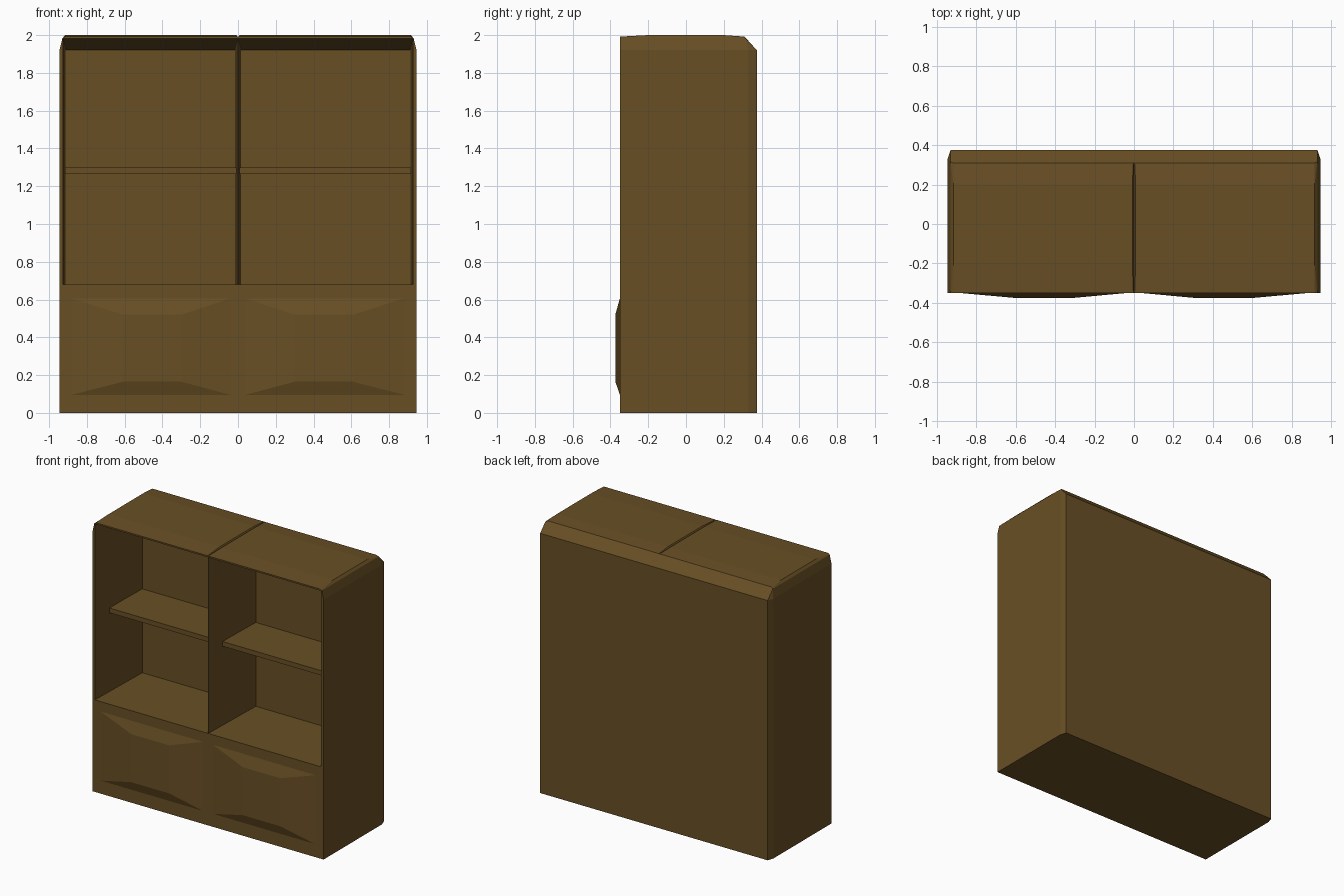
import bpy, bmesh

if "Cube" in bpy.data.objects:
    bpy.data.objects.remove(bpy.data.objects["Cube"])

wood = bpy.data.materials.new("dark_wood")
wood.diffuse_color = (0.14, 0.078, 0.018, 1)
wood.use_nodes = True
wood.node_tree.nodes["Principled BSDF"].inputs["Base Color"].default_value = wood.diffuse_color


def hull(name, points):
    """Flat-faced convex solid around the given points."""
    bm = bmesh.new()
    for p in points:
        bm.verts.new(p)
    bmesh.ops.convex_hull(bm, input=bm.verts)
    bmesh.ops.dissolve_limit(bm, angle_limit=0.01, verts=bm.verts, edges=bm.edges)
    bmesh.ops.recalc_face_normals(bm, faces=bm.faces)
    me = bpy.data.meshes.new(name)
    bm.to_mesh(me)
    bm.free()
    me.materials.append(wood)
    ob = bpy.data.objects.new(name, me)
    bpy.context.collection.objects.link(ob)
    return ob


def rect(x0, x1, z0, z1, y, s=1):
    return [(s * x, y, z) for x in (x0, x1) for z in (z0, z1)]


def cut(target, cutter):
    cutter.hide_render = True
    m = target.modifiers.new("cut", "BOOLEAN")
    m.operation = "DIFFERENCE"
    m.solver = "EXACT"
    m.object = cutter
    bpy.context.view_layer.objects.active = target
    bpy.ops.object.modifier_apply(modifier=m.name)
    bpy.data.objects.remove(cutter)


# Cabinet body: chamfered rear corners and a slightly domed top
half = [(0.945, y, z) for y in (-0.35, 0.33) for z in (0, 1.92)]
half += [(0.93, 0.375, z) for z in (0, 1.92)]
half += [(0.93, y, 1.983) for y in (-0.35, 0.315)]
half += [(0.915, y, z) for y, z in ((-0.35, 1.992), (-0.2, 2), (0.2, 2), (0.31, 1.992))]
body = hull("cabinet_body", half + [(-x, y, z) for x, y, z in half])

# Seam along the middle of the top
cut(body, hull("seam_cutter", [(x, y, z) for y in (-0.4, 0.31)
                               for x, z in ((0, 1.987), (-0.012, 2.005), (0.012, 2.005))]))

for s, side in ((-1, "left"), (1, "right")):
    # Open bay, narrowing towards the back
    cut(body, hull("bay_cutter", rect(0.001, 0.926, 0.68, 1.982, -0.36, s)
                   + rect(0.016, 0.912, 0.68, 1.92, 0.185, s)))
    # Recessed shelf
    hull("shelf_" + side, rect(0.008, 0.917, 1.265, 1.30, -0.19, s)
         + rect(0.008, 0.917, 1.265, 1.30, 0.20, s))
    # Raised door panel on the lower front
    hull("door_panel_" + side, rect(0.03, 0.89, 0.093, 0.61, -0.349, s)
         + rect(0.30, 0.61, 0.165, 0.52, -0.374, s))
